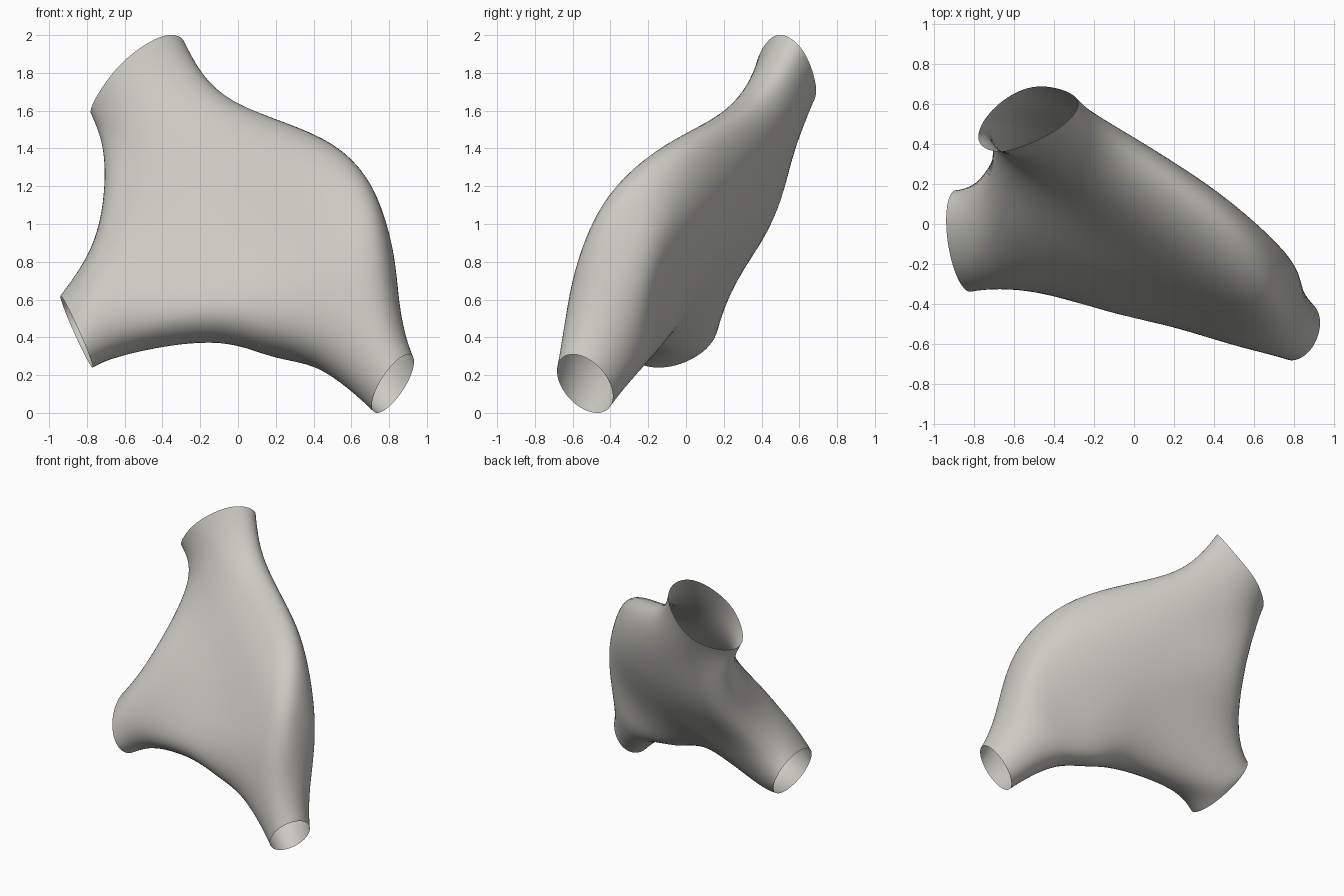
import bpy
import bmesh
import math
from mathutils import Vector

cube = bpy.data.objects.get("Cube")
if cube:
    bpy.data.objects.remove(cube, do_unlink=True)

# Matte stone-grey skin
skin = bpy.data.materials.new("warm grey")
skin.use_nodes = True
skin.diffuse_color = (0.6, 0.59, 0.54, 1)
skin.node_tree.nodes["Principled BSDF"].inputs["Base Color"].default_value = skin.diffuse_color

bm = bmesh.new()


def verts(points):
    return [bm.verts.new(p) for p in points]


def ring(centre, side, front, fullness=1.0):
    """Eight points, starting at the front and turning towards the side."""
    c, u, v = Vector(centre), Vector(side), Vector(front)
    points = []
    for i in range(8):
        a = i * math.pi / 4
        k = fullness if i % 2 else 1
        points.append(c + k * (math.sin(a) * u + math.cos(a) * v))
    return verts(points)


# Body: two poles joined by three meridians, each crossing one edge of the body
front_pole, back_pole = verts([(-0.08, -0.23, 1.0), (-0.02, 0.255, 0.88)])
upper = verts([(0.39, -0.22, 1.32), (0.50, 0.0, 1.415), (0.36, 0.20, 1.22)])
lower = verts([(-0.14, -0.435, 0.54), (-0.15, -0.24, 0.375), (-0.12, -0.02, 0.46)])
outer = verts([(-0.60, -0.01, 1.08), (-0.73, 0.19, 1.03), (-0.60, 0.43, 0.98)])

# Arms: rings from the open rim inwards; the top rim is a bent oval
top_rim = verts([
    (-0.56, 0.39, 1.90), (-0.37, 0.485, 2.0), (-0.28, 0.61, 1.93), (-0.39, 0.68, 1.77),
    (-0.55, 0.675, 1.65), (-0.71, 0.57, 1.58), (-0.78, 0.43, 1.60), (-0.70, 0.365, 1.75)])
arms = [
    (upper, outer, [
        top_rim,
        ring((-0.365, 0.40, 1.50), (0.345, -0.03, 0.145), (0, -0.18, 0.055))]),
    (outer, lower, [
        ring((-0.855, -0.085, 0.43), (-0.085, 0.066, 0.19), (0.013, -0.246, 0.005)),
        ring((-0.685, -0.06, 0.56), (-0.135, 0.10, 0.235), (0.03, -0.245, 0.06), 1.04)]),
    (lower, upper, [
        ring((0.82, -0.535, 0.155), (-0.084, 0.065, -0.155), (-0.074, -0.133, 0)),
        ring((0.635, -0.415, 0.42), (-0.215, 0.03, -0.18), (-0.04, -0.215, 0.065), 1.04),
        ring((0.46, -0.315, 0.675), (-0.32, -0.015, -0.345), (-0.03, -0.225, 0.09), 1.12)]),
]
for first, second, loops in arms:
    loops.append([front_pole] + first + [back_pole] + second[::-1])
    for a, b in zip(loops, loops[1:]):
        for i in range(8):
            j = (i + 1) % 8
            bm.faces.new((a[i], a[j], b[j], b[i]))
bmesh.ops.recalc_face_normals(bm, faces=bm.faces)


def limit_point(v):
    """Where the subdivided surface places a cage corner."""
    if v.is_boundary:
        near = [e.other_vert(v).co for e in v.link_edges if e.is_boundary]
        return (4 * v.co + near[0] + near[1]) / 6
    n = len(v.link_edges)
    total = n * n * v.co
    for e in v.link_edges:
        total = total + 4 * e.other_vert(v).co
    for f in v.link_faces:
        corners = list(f.verts)
        total = total + corners[(corners.index(v) + 2) % 4].co
    return total / (n * (n + 5))


# Move the cage until the smooth surface passes through the set points
targets = {v: v.co.copy() for v in bm.verts}
for step in range(25):
    shifts = {v: targets[v] - limit_point(v) for v in bm.verts}
    for v, shift in shifts.items():
        v.co += shift

mesh = bpy.data.meshes.new("three_way_shell")
bm.to_mesh(mesh)
bm.free()
mesh.materials.append(skin)
shell = bpy.data.objects.new("three_way_shell", mesh)
bpy.context.collection.objects.link(shell)
for poly in mesh.polygons:
    poly.use_smooth = True
smooth = shell.modifiers.new("smooth", "SUBSURF")
smooth.levels = smooth.render_levels = 3
